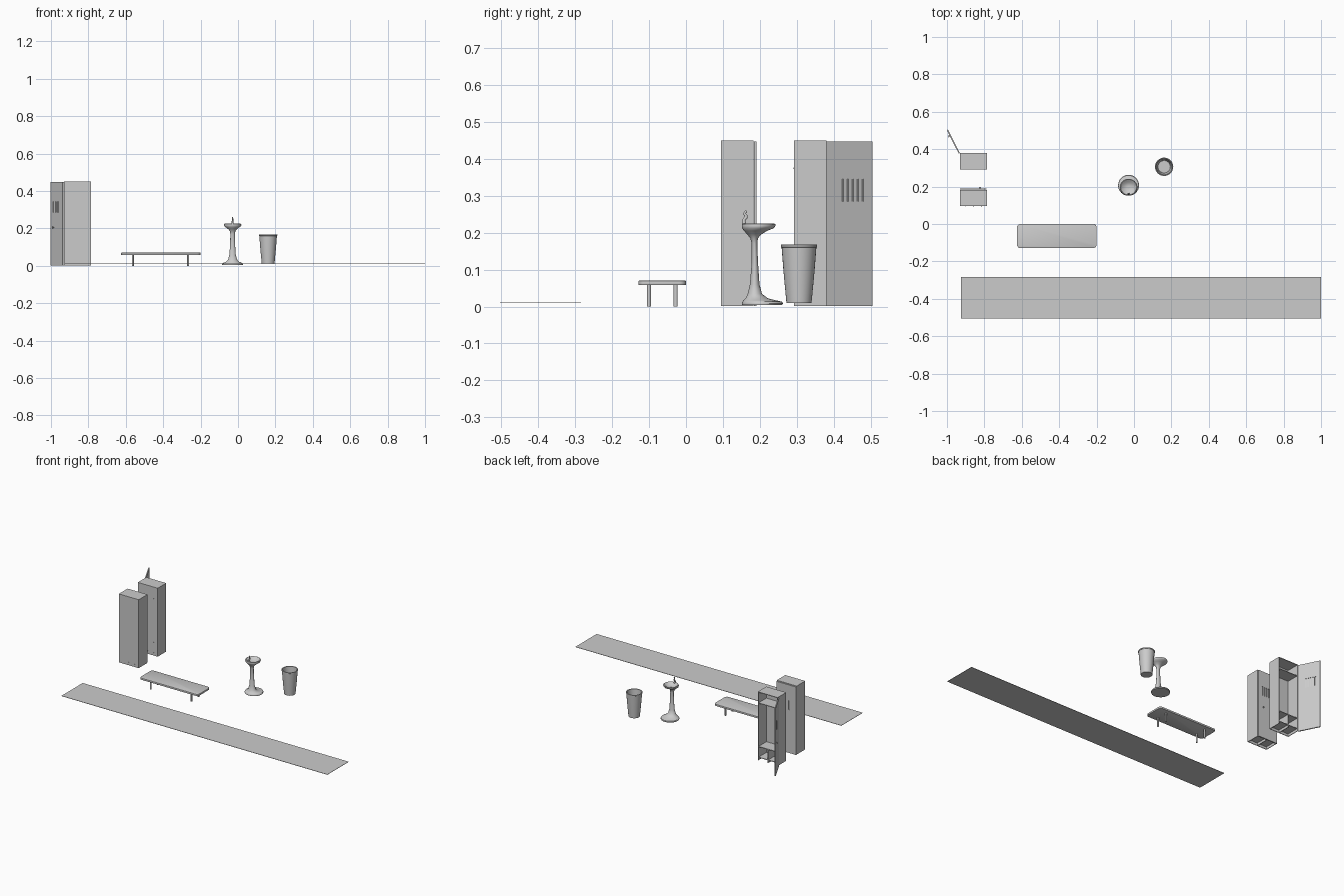
import bpy, bmesh, math
from mathutils import Matrix, Vector

if "Cube" in bpy.data.objects:
    bpy.data.objects.remove(bpy.data.objects["Cube"])


def finish(name, bm, mat=None, smooth=False):
    if mat is not None:
        bm.transform(mat)
    bmesh.ops.recalc_face_normals(bm, faces=bm.faces)
    me = bpy.data.meshes.new(name)
    bm.to_mesh(me)
    bm.free()
    ob = bpy.data.objects.new(name, me)
    bpy.context.collection.objects.link(ob)
    if smooth:
        bpy.context.view_layer.objects.active = ob
        bpy.ops.object.select_all(action='DESELECT')
        ob.select_set(True)
        bpy.ops.object.shade_smooth_by_angle(angle=math.radians(40))
    return ob


def add_box(bm, x, y, z, rot=None):
    c = Vector(((x[0] + x[1]) / 2, (y[0] + y[1]) / 2, (z[0] + z[1]) / 2))
    m = Matrix.Translation(c) @ (rot or Matrix()) @ Matrix.Diagonal(
        (x[1] - x[0], y[1] - y[0], z[1] - z[0], 1))
    bmesh.ops.create_cube(bm, size=1, matrix=m)


def add_cyl(bm, r, p, q, seg=16):
    p, q = Vector(p), Vector(q)
    d = q - p
    m = Matrix.Translation((p + q) / 2) @ d.to_track_quat('Z', 'Y').to_matrix().to_4x4()
    bmesh.ops.create_cone(bm, cap_ends=True, segments=seg, radius1=r, radius2=r,
                          depth=d.length, matrix=m)


def loft(name, rings, cx, seg=32):
    """Stack of ellipses given as (z, y_min, y_max, half_width)."""
    bm = bmesh.new()
    loops = []
    for z, y0, y1, w in rings:
        loops.append([bm.verts.new((cx + w * math.cos(2 * math.pi * i / seg),
                                    (y0 + y1) / 2 + (y1 - y0) / 2 * math.sin(2 * math.pi * i / seg), z))
                      for i in range(seg)])
    for a, b in zip(loops, loops[1:]):
        for i in range(seg):
            j = (i + 1) % seg
            bm.faces.new((a[i], a[j], b[j], b[i]))
    bm.faces.new(loops[0])
    bm.faces.new(loops[-1])
    return finish(name, bm, smooth=True)


W, D, H, T = 0.144, 0.088, 0.45, 0.004


def locker(prefix, x, y, angle):
    at = Matrix.Translation((x, y, 0))
    # open-fronted cabinet, opening towards +y
    bm = bmesh.new()
    add_box(bm, (0, T), (0, D), (0.002, H))
    add_box(bm, (W - T, W), (0, D), (0.002, H))
    add_box(bm, (T, W - T), (0, T), (0.002, H))
    add_box(bm, (T, W - T), (T, D), (H - T, H))
    finish(prefix + "_cabinet", bm, at)
    # shelves, lower divider and bottom rail
    bm = bmesh.new()
    for z in (0.02, 0.09, 0.375):
        add_box(bm, (T, W - T), (T, D - 0.003), (z - T / 2, z + T / 2))
    add_box(bm, (W / 2 - T / 2, W / 2 + T / 2), (T, D - 0.003), (0.002, 0.088))
    finish(prefix + "_shelves", bm, at)
    # shelf fixings showing on the back
    bm = bmesh.new()
    for z in (0.02, 0.09, 0.375):
        for u in (0.03, W / 2, W - 0.03):
            add_cyl(bm, 0.002, (u, -0.0008, z), (u, 0.002, z), 8)
    finish(prefix + "_fixings", bm, at)

    # door panel with five vent slots
    hinge = Matrix.Translation((x, y + D, 0)) @ Matrix.Rotation(angle, 4, 'Z')
    slots = [0.045 + 0.0153 * i for i in range(5)]
    us = [0.0] + [v for s in slots for v in (s, s + 0.008)] + [0.141]
    zs = [0.002, 0.285, 0.345, 0.447]
    bm = bmesh.new()
    grid = [[bm.verts.new((u, 0.008, z)) for z in zs] for u in us]
    for i in range(len(us) - 1):
        for k in range(3):
            if k == 1 and i % 2 == 1:
                continue
            bm.faces.new((grid[i][k], grid[i][k + 1], grid[i + 1][k + 1], grid[i + 1][k]))
    door = finish(prefix + "_door", bm, hinge)
    # make the panel face outwards so that it thickens towards the cabinet
    out = hinge.to_3x3() @ Vector((0, 1, 0))
    if door.data.polygons[0].normal.dot(out) < 0:
        door.data.flip_normals()
    mod = door.modifiers.new("thickness", 'SOLIDIFY')
    mod.thickness = 0.007
    mod.offset = -1
    # slanted louvres inside the slots
    bm = bmesh.new()
    for s in slots:
        add_box(bm, (s - 0.0005, s + 0.0085), (0.0035, 0.0045), (0.285, 0.345),
                Matrix.Rotation(0.35, 4, 'Z'))
    finish(prefix + "_louvres", bm, hinge)
    # knob
    bm = bmesh.new()
    add_cyl(bm, 0.0025, (0.107, 0.007, 0.205), (0.107, 0.012, 0.205))
    add_cyl(bm, 0.005, (0.107, 0.012, 0.205), (0.107, 0.016, 0.205))
    finish(prefix + "_knob", bm, hinge, True)


locker("closed_locker", -0.93, 0.095, 0)
locker("open_locker", -0.93, 0.292, math.radians(117))

# floor strip
bm = bmesh.new()
add_box(bm, (-0.926, 1.0), (-0.504, -0.284), (0.0105, 0.0125))
finish("floor_strip", bm)

# bench seat with rounded corners
bm = bmesh.new()
add_box(bm, (-0.625, -0.2), (-0.129, 0.0), (0.058, 0.07))
upright = [e for e in bm.edges if abs(e.verts[0].co.z - e.verts[1].co.z) > 0.005]
bmesh.ops.bevel(bm, geom=upright, offset=0.018, segments=6, profile=0.5, affect='EDGES')
rim = [e for e in bm.edges if len(e.link_faces) == 2 and e.calc_face_angle(0) > 1]
bmesh.ops.bevel(bm, geom=rim, offset=0.002, segments=2, profile=0.5, affect='EDGES')
finish("bench_seat", bm, smooth=True)

# bench legs
bm = bmesh.new()
for lx in (-0.562, -0.267):
    for ly in (-0.1, -0.028):
        add_cyl(bm, 0.0055, (lx, ly, 0), (lx, ly, 0.06))
finish("bench_legs", bm, smooth=True)

# drinking fountain: foot, stem and basin in one lofted body
FX = -0.029
loft("fountain_body", [
    (0.004, 0.152, 0.260, 0.055), (0.008, 0.151, 0.263, 0.056), (0.013, 0.153, 0.260, 0.054),
    (0.017, 0.156, 0.243, 0.046), (0.022, 0.161, 0.222, 0.034), (0.034, 0.167, 0.206, 0.024),
    (0.06, 0.173, 0.199, 0.017), (0.12, 0.178, 0.195, 0.013), (0.17, 0.178, 0.193, 0.012),
    (0.185, 0.174, 0.195, 0.015), (0.195, 0.166, 0.203, 0.022), (0.205, 0.157, 0.220, 0.035),
    (0.212, 0.152, 0.237, 0.045), (0.218, 0.151, 0.242, 0.047), (0.223, 0.152, 0.242, 0.046),
    (0.225, 0.156, 0.238, 0.042), (0.220, 0.164, 0.230, 0.036), (0.212, 0.173, 0.221, 0.026),
    (0.208, 0.187, 0.207, 0.010)], FX)

# fountain drain
bm = bmesh.new()
add_cyl(bm, 0.007, (FX, 0.197, 0.207), (FX, 0.197, 0.2095))
finish("fountain_drain", bm, smooth=True)

# fountain spout
cu = bpy.data.curves.new("fountain_spout", 'CURVE')
cu.dimensions = '3D'
cu.bevel_depth = 0.006
cu.bevel_resolution = 3
cu.use_fill_caps = True
pts = [(0.158, 0.220, 1.1), (0.157, 0.234, 0.8), (0.163, 0.243, 0.7), (0.159, 0.252, 0.6), (0.164, 0.259, 0.5)]
sp = cu.splines.new('BEZIER')
sp.bezier_points.add(len(pts) - 1)
for bp, (y, z, r) in zip(sp.bezier_points, pts):
    bp.co = (FX, y, z)
    bp.radius = r
    bp.handle_left_type = bp.handle_right_type = 'AUTO'
bpy.context.collection.objects.link(bpy.data.objects.new("fountain_spout", cu))

# waste bin: tapered open shell with a thick rim
BY = 0.306
profile = [(0.010, 0.034), (0.095, 0.042), (0.160, 0.047), (0.161, 0.049), (0.167, 0.049),
           (0.168, 0.047), (0.167, 0.043), (0.160, 0.0425), (0.018, 0.033)]
loft("waste_bin", [(z, BY - r, BY + r, r) for z, r in profile], 0.161)
